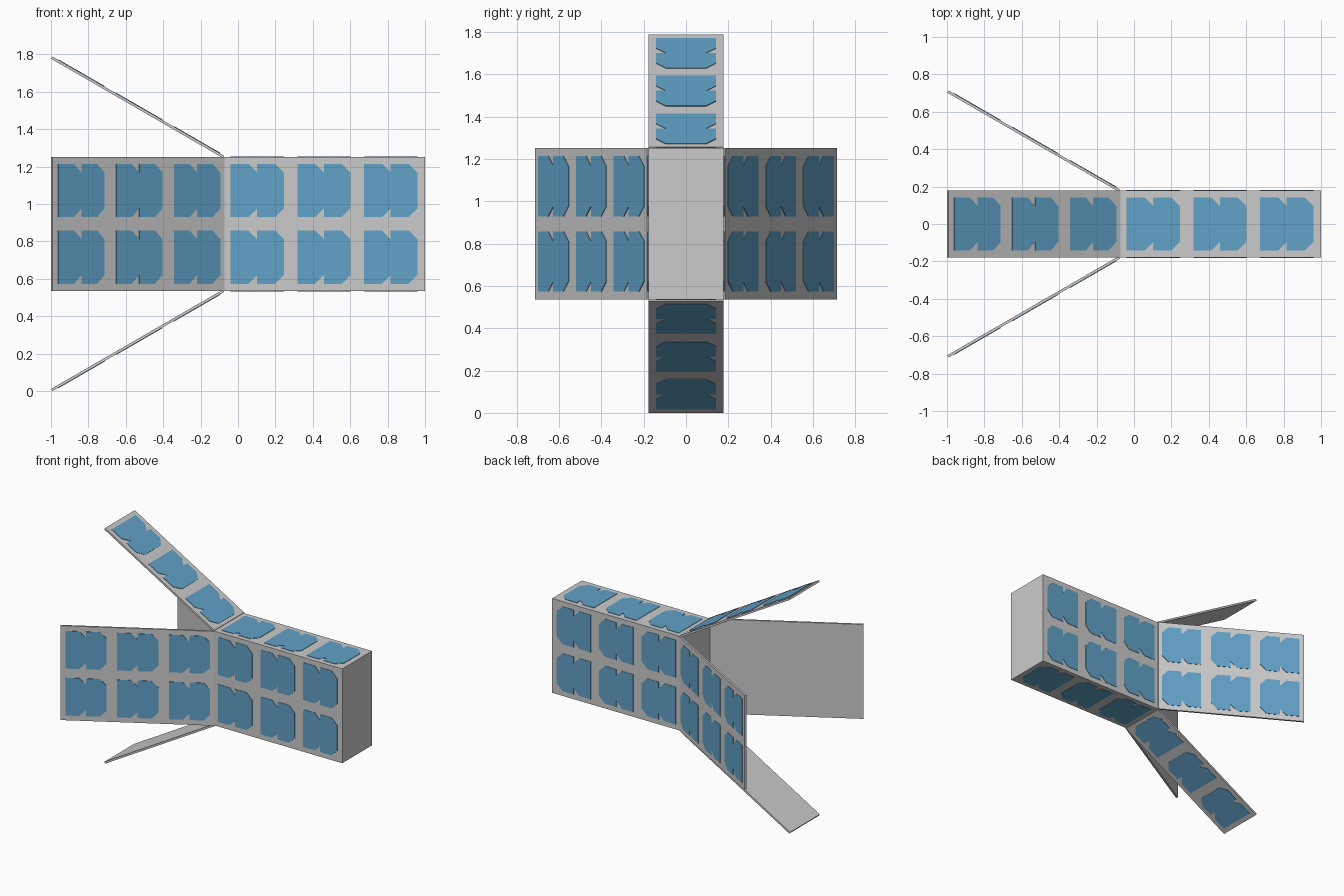
import bpy, bmesh
from math import sin, cos, radians
from mathutils import Vector, Matrix

if "Cube" in bpy.data.objects:
    bpy.data.objects.remove(bpy.data.objects["Cube"])

ZC = 0.894                        # height of the long axis
HINGE, NOSE = -0.077, 1.0         # x of the body ends
HALF_Y, HALF_Z = 0.178, 0.358     # body half sizes
PANEL_L, PANEL_T, ANGLE = 1.06, 0.014, radians(30)
CELL, CHAMFER, LIFT, PITCH = 0.285, 0.047, 0.003, 0.357

blue = bpy.data.materials.new("cell_blue")
blue.diffuse_color = (0.12, 0.36, 0.58, 1)
blue.use_nodes = True
blue.node_tree.nodes["Principled BSDF"].inputs["Base Color"].default_value = blue.diffuse_color


def prism(bm, outline, lo, hi, frame):
    """Extrude a flat outline from lo to hi along the frame's normal."""
    bottom = [bm.verts.new(frame @ Vector((a, b, lo))) for a, b in outline]
    top = [bm.verts.new(frame @ Vector((a, b, hi))) for a, b in outline]
    bm.faces.new(bottom[::-1])
    bm.faces.new(top)
    for i in range(len(outline)):
        j = (i + 1) % len(outline)
        bm.faces.new((bottom[i], bottom[j], top[j], top[i]))


def finish(bm, name, mat=None):
    bmesh.ops.recalc_face_normals(bm, faces=bm.faces)
    me = bpy.data.meshes.new(name)
    bm.to_mesh(me)
    bm.free()
    ob = bpy.data.objects.new(name, me)
    bpy.context.collection.objects.link(ob)
    if mat:
        me.materials.append(mat)


def rect(a0, a1, half):
    return [(a0, -half), (a1, -half), (a1, half), (a0, half)]


def cells(name, frame, starts, rows, base):
    """Each cell is a pair of half tiles, clipped on the forward corners."""
    bm = bmesh.new()
    h, c, w = CELL / 2, CHAMFER, CELL / 2
    for s in starts:
        for r in rows:
            for a in (s, s + w):
                prism(bm, [(a, r - h), (a + w - c, r - h), (a + w, r - h + c),
                           (a + w, r + h - c), (a + w - c, r + h), (a, r + h)],
                      base - 0.001, base + LIFT, frame)
    finish(bm, name, blue)


def make_frame(origin, u, n):
    v = n.cross(u)
    m = Matrix((u, v, n)).transposed().to_4x4()
    m.translation = origin
    return m


# Body box
bm = bmesh.new()
prism(bm, rect(HINGE, NOSE, HALF_Y), ZC - HALF_Z, ZC + HALF_Z, Matrix())
finish(bm, "body")

# Four sides: outward direction, distance from axis, half width, cell rows
X = Vector((1, 0, 0))
sides = {
    "front": (Vector((0, -1, 0)), HALF_Y, HALF_Z, (-0.178, 0.178)),
    "back": (Vector((0, 1, 0)), HALF_Y, HALF_Z, (-0.178, 0.178)),
    "top": (Vector((0, 0, 1)), HALF_Z, HALF_Y, (0,)),
    "bottom": (Vector((0, 0, -1)), HALF_Z, HALF_Y, (0,)),
}
for side, (out, dist, half, rows) in sides.items():
    hinge = Vector((HINGE, 0, ZC)) + out * dist

    # Cells on the body wall
    wall = make_frame(hinge, X, out)
    cells(side + "_body_cells", wall, [0.037 + i * PITCH for i in range(3)], rows, 0)

    # Deployed panel swinging outward from the hinge, u points toward the nose
    u = X * cos(ANGLE) - out * sin(ANGLE)
    n = X * sin(ANGLE) + out * cos(ANGLE)
    wing = make_frame(hinge, u, n)
    bm = bmesh.new()
    prism(bm, rect(-PANEL_L, 0, half), -PANEL_T / 2, PANEL_T / 2, wing)
    finish(bm, side + "_panel")
    cells(side + "_panel_cells", wing,
          [0.035 - PANEL_L + i * PITCH for i in range(3)], rows, PANEL_T / 2)
